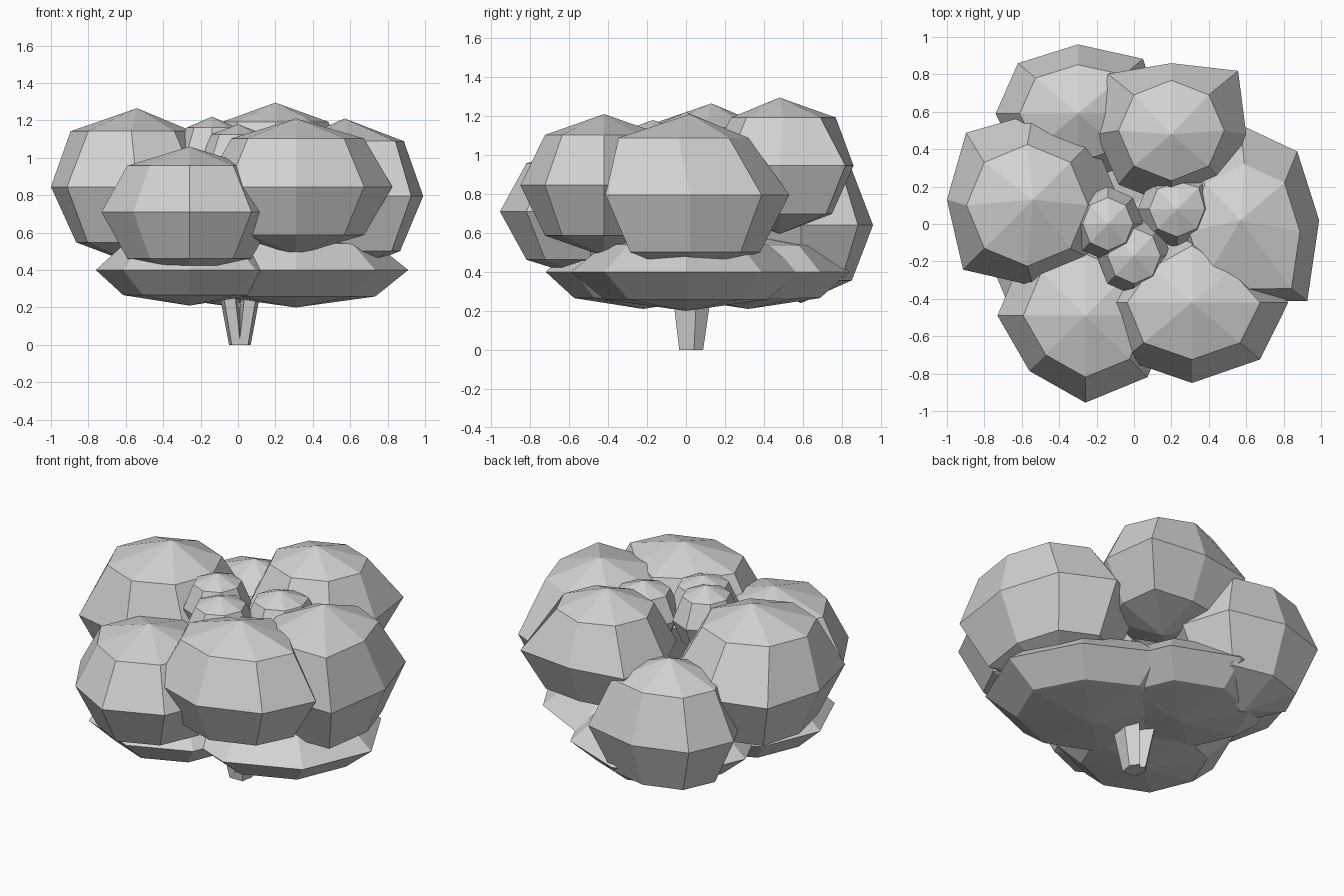
import bpy, bmesh, math
from mathutils import Vector, Matrix

cube = bpy.data.objects.get("Cube")
if cube:
    bpy.data.objects.remove(cube, do_unlink=True)

# One matte grey for the whole plant
grey = bpy.data.materials.new("light_grey")
grey.use_nodes = True
COLOUR = (0.65, 0.65, 0.65, 1)
grey.diffuse_color = COLOUR
grey.node_tree.nodes["Principled BSDF"].inputs["Base Color"].default_value = COLOUR


def finish(name, bm):
    mesh = bpy.data.meshes.new(name)
    bm.to_mesh(mesh)
    bm.free()
    mesh.materials.append(grey)
    obj = bpy.data.objects.new(name, mesh)
    bpy.context.collection.objects.link(obj)
    return obj


def blob(name, centre, radii, pulls=(), lean=(0, 0), pull_top=True):
    """Faceted ellipsoid; pulls stretch corners by azimuth, lean shifts the upper ring."""
    bm = bmesh.new()
    bmesh.ops.create_uvsphere(bm, u_segments=8, v_segments=4, radius=1)
    for v in bm.verts:
        on_ring = v.co.xy.length > 0.1
        upper = v.co.z > 0.1
        azimuth = math.degrees(math.atan2(v.co.y, v.co.x)) % 360
        if on_ring and (pull_top or not upper):
            for angle, factor in pulls:
                if abs(azimuth - angle) < 5:
                    v.co.xy *= factor
        v.co = Vector(c + r * p for c, r, p in zip(centre, radii, v.co))
        if on_ring and upper:
            v.co.xy += Vector(lean)
    return finish(name, bm)


# Large outer florets
blob("front_right_floret", (-0.26, -0.49, 0.71), (0.47, 0.465, 0.35), [(225, 0.9)])
blob("front_left_floret", (0.31, -0.42, 0.845), (0.515, 0.43, 0.365),
     [(45, 0.8), (135, 0.85), (180, 0.95)])
blob("left_floret", (0.57, 0.02, 0.795), (0.42, 0.51, 0.415),
     [(45, 1.02), (315, 1.2), (270, 0.85)], lean=(0.02, -0.06))
blob("back_left_floret", (0.20, 0.48, 0.945), (0.40, 0.38, 0.35),
     [(45, 1.26), (135, 1.2)], lean=(0, 0.02), pull_top=False)
blob("right_floret", (-0.54, 0.13, 0.845), (0.46, 0.46, 0.42),
     [(135, 1.1), (225, 1.15)], lean=(-0.03, -0.03), pull_top=False)
blob("back_right_floret", (-0.30, 0.59, 0.64), (0.44, 0.37, 0.40),
     [(45, 1.12), (135, 1.03)])

# Small florets filling the middle
blob("inner_right_floret", (-0.14, 0.0, 1.02), (0.19, 0.20, 0.20))
blob("inner_front_floret", (0.0, -0.17, 0.99), (0.20, 0.21, 0.19))
blob("inner_left_floret", (0.23, 0.08, 0.98), (0.21, 0.21, 0.20), [(45, 1.1)])

# Flattened lower leaves
blob("front_right_leaf", (-0.26, -0.22, 0.40), (0.50, 0.50, 0.19))
blob("left_leaf", (0.31, 0.0, 0.40), (0.60, 0.59, 0.20), [(45, 0.93)])
blob("back_leaf", (-0.08, 0.32, 0.40), (0.55, 0.52, 0.19))

# Forked stem: two prongs that share a foot and widen upward
for name, side in (("right_stem_prong", -1), ("left_stem_prong", 1)):
    bm = bmesh.new()
    bmesh.ops.create_cone(bm, cap_ends=True, segments=5, radius1=0.04,
                          radius2=0.06, depth=0.4,
                          matrix=Matrix.Translation((0, 0, 0.2)))
    for v in bm.verts:
        v.co.x += 0.01 + side * (0.02 + 0.14 * v.co.z)
        v.co.y = v.co.y * (1.7 + v.co.z) + 0.02
    finish(name, bm)
